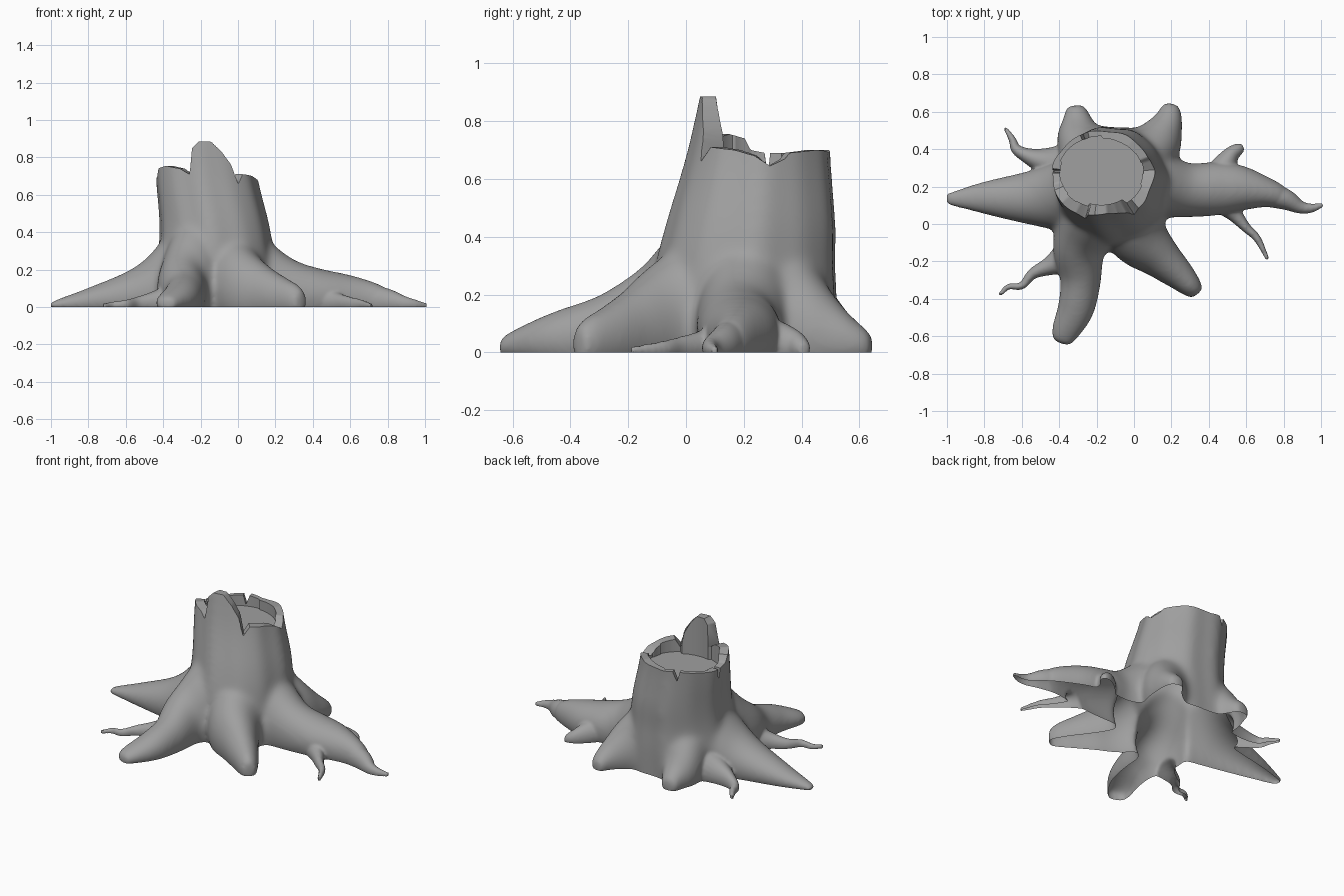
import bpy
import bmesh
import math
import random
from mathutils import Vector

random.seed(4)
if "Cube" in bpy.data.objects:
    bpy.data.objects.remove(bpy.data.objects["Cube"], do_unlink=True)

GREY = (0.35, 0.35, 0.35, 1.0)
wood = bpy.data.materials.new("grey_wood")
wood.use_nodes = True
wood.diffuse_color = GREY
wood.node_tree.nodes["Principled BSDF"].inputs["Base Color"].default_value = GREY


def fill_mesh(mesh, bm):
    bmesh.ops.recalc_face_normals(bm, faces=bm.faces[:])
    bm.to_mesh(mesh)
    bm.free()


def make_object(name, bm):
    mesh = bpy.data.meshes.new(name)
    fill_mesh(mesh, bm)
    mesh.materials.append(wood)
    obj = bpy.data.objects.new(name, mesh)
    bpy.context.scene.collection.objects.link(obj)
    return obj


def activate(obj):
    bpy.ops.object.select_all(action="DESELECT")
    obj.select_set(True)
    bpy.context.view_layer.objects.active = obj


def apply_modifier(obj, kind, **settings):
    activate(obj)
    modifier = obj.modifiers.new(kind.lower(), kind)
    for key, value in settings.items():
        setattr(modifier, key, value)
    bpy.ops.object.modifier_apply(modifier=modifier.name)


def fuse(obj, voxel, iterations):
    """Merge overlapping solids into one skin and soften the joints."""
    apply_modifier(obj, "REMESH", mode="VOXEL", voxel_size=voxel)
    apply_modifier(obj, "SMOOTH", factor=0.5, iterations=iterations)


def skin(bm, rings):
    """Join a list of closed rings of points into a capped tube."""
    loops = [[bm.verts.new(p) for p in ring] for ring in rings]
    count = len(loops[0])
    for lower, upper in zip(loops, loops[1:]):
        for i in range(count):
            j = (i + 1) % count
            bm.faces.new((lower[i], lower[j], upper[j], upper[i]))
    bm.faces.new(loops[0])
    bm.faces.new(loops[-1])


def spline(points, steps):
    """Catmull-Rom curve through points of any dimension."""
    pts = [Vector(p) for p in points]
    pts = [2 * pts[0] - pts[1]] + pts + [2 * pts[-1] - pts[-2]]
    curve = []
    for a, b, c, d in zip(pts, pts[1:], pts[2:], pts[3:]):
        for k in range(steps):
            t = k / steps
            curve.append(0.5 * (2 * b + (c - a) * t + (2 * a - 5 * b + 4 * c - d) * t ** 2
                                + (3 * b - a - 3 * c + d) * t ** 3))
    return curve + [pts[-2]]


def add_root(bm, *points, sides=20):
    """Each point gives x, y, height of the top and half width."""
    path = spline(points, 6)
    rings = []
    for i, p in enumerate(path):
        ahead = path[min(i + 1, len(path) - 1)] - path[max(i - 1, 0)]
        side = Vector((-ahead.y, ahead.x, 0)).normalized()
        ring = []
        for k in range(sides):
            angle = math.tau * k / sides
            height = p.z * (0.3 + 0.7 * math.sin(angle))
            ring.append(Vector((p.x, p.y, height)) + side * p.w * math.cos(angle))
        rings.append(ring)
    skin(bm, rings)


# Trunk: height, centre x, centre y, radius x, radius y
body = bmesh.new()
trunk_profile = spline([(-0.08, -0.12, 0.21, 0.34, 0.315), (0.15, -0.12, 0.21, 0.325, 0.315),
                        (0.3, -0.12, 0.21, 0.305, 0.308), (0.45, -0.13, 0.228, 0.29, 0.29),
                        (0.7, -0.17, 0.255, 0.27, 0.245), (1.0, -0.19, 0.29, 0.25, 0.215)], 5)
trunk_rings = []
for z, cx, cy, rx, ry in trunk_profile:
    ring = []
    for k in range(72):
        a = math.tau * k / 72
        ripple = 1 + 0.018 * math.sin(7 * a + 0.6) + 0.012 * math.sin(11 * a + 2 * z)
        ring.append((cx + rx * ripple * math.cos(a), cy + ry * ripple * math.sin(a), z))
    trunk_rings.append(ring)
skin(body, trunk_rings)

# Main roots: right, front, front left, left, back right, back left
add_root(body, (-0.28, 0.18, 0.55, 0.16), (-0.42, 0.15, 0.34, 0.18), (-0.56, 0.14, 0.21, 0.145),
         (-0.8, 0.14, 0.105, 0.09), (-0.95, 0.135, 0.05, 0.05), (-1.01, 0.135, 0.025, 0.038))
add_root(body, (-0.2, 0.14, 0.58, 0.15), (-0.26, -0.03, 0.43, 0.16), (-0.295, -0.15, 0.3, 0.14),
         (-0.285, -0.3, 0.2, 0.11), (-0.31, -0.45, 0.145, 0.1), (-0.365, -0.57, 0.09, 0.08),
         (-0.39, -0.64, 0.055, 0.055))
add_root(body, (-0.06, 0.13, 0.5, 0.18), (0.02, -0.06, 0.34, 0.165), (0.14, -0.18, 0.23, 0.115),
         (0.24, -0.27, 0.165, 0.085), (0.31, -0.34, 0.125, 0.06), (0.34, -0.375, 0.09, 0.04))
add_root(body, (0.0, 0.22, 0.52, 0.2), (0.15, 0.2, 0.37, 0.17), (0.3, 0.18, 0.255, 0.145),
         (0.45, 0.19, 0.205, 0.145), (0.57, 0.19, 0.18, 0.125), (0.7, 0.17, 0.145, 0.085),
         (0.8, 0.14, 0.105, 0.06))
add_root(body, (-0.26, 0.36, 0.4, 0.15), (-0.295, 0.48, 0.25, 0.12), (-0.305, 0.56, 0.14, 0.08),
         (-0.315, 0.635, 0.07, 0.05))
add_root(body, (0.03, 0.34, 0.42, 0.16), (0.12, 0.43, 0.29, 0.14), (0.17, 0.52, 0.18, 0.095),
         (0.19, 0.58, 0.12, 0.07), (0.2, 0.645, 0.065, 0.045))
stump = make_object("stump", body)
fuse(stump, 0.014, 24)

# Thin curling rootlets: left tip, left back, left front, right front, right back
rootlets = bmesh.new()
rootlets.from_mesh(stump.data)
add_root(rootlets, (0.66, 0.17, 0.13, 0.07), (0.8, 0.135, 0.1, 0.058),
         (0.89, 0.09, 0.06, 0.035), (0.95, 0.085, 0.04, 0.024), (1.01, 0.103, 0.02, 0.012))
add_root(rootlets, (0.45, 0.2, 0.16, 0.12), (0.48, 0.3, 0.12, 0.075),
         (0.52, 0.37, 0.085, 0.045), (0.56, 0.4, 0.055, 0.032), (0.585, 0.41, 0.03, 0.018))
add_root(rootlets, (0.45, 0.14, 0.14, 0.08), (0.53, 0.06, 0.08, 0.045),
         (0.6, -0.02, 0.055, 0.026), (0.66, -0.08, 0.04, 0.02), (0.715, -0.19, 0.02, 0.01))
add_root(rootlets, (-0.32, -0.16, 0.15, 0.12), (-0.44, -0.22, 0.09, 0.055),
         (-0.54, -0.265, 0.055, 0.03), (-0.6, -0.33, 0.04, 0.02),
         (-0.67, -0.335, 0.03, 0.016), (-0.72, -0.38, 0.02, 0.01))
add_root(rootlets, (-0.34, 0.3, 0.22, 0.15), (-0.48, 0.335, 0.13, 0.075),
         (-0.57, 0.365, 0.085, 0.042), (-0.63, 0.4, 0.055, 0.028),
         (-0.65, 0.45, 0.04, 0.02), (-0.69, 0.515, 0.02, 0.01))
fill_mesh(stump.data, rootlets)
fuse(stump, 0.009, 4)

# Broken rim: angle in degrees and rim height, with one tall splinter and two cracks
rim = [(-180, 0.69), (-165, 0.7), (-158, 0.74), (-140, 0.755), (-120, 0.74), (-108, 0.71),
       (-106, 0.85), (-98, 0.885), (-83, 0.885), (-70, 0.83), (-59, 0.76), (-54, 0.66),
       (-46, 0.71), (-25, 0.7), (-8, 0.68), (4, 0.645), (17, 0.67), (21, 0.69), (50, 0.7),
       (90, 0.69), (106, 0.7), (112, 0.64), (116, 0.7), (150, 0.69), (174, 0.69),
       (177, 0.6), (180, 0.69)]


def rim_height(angle):
    for (a, low), (b, high) in zip(rim, rim[1:]):
        if a <= angle <= b:
            return low + (high - low) * (angle - a) / (b - a)


# Cutter that hollows the top and leaves the jagged rim standing
FLOOR = 0.63
angles = [-180 + 2 * k for k in range(180)]
jitter = [random.uniform(0.94, 1.02) for _ in range(20)]
jitter[4:7] = [0.87] * 3  # thicker wall behind the splinter
inner, outer = [], []
for angle in angles:
    a = math.radians(angle)
    r = jitter[(angle + 180) // 18]
    inner.append((-0.175 + 0.23 * r * math.cos(a), 0.272 + 0.195 * r * math.sin(a)))
    outer.append((-0.175 + 0.5 * math.cos(a), 0.27 + 0.5 * math.sin(a)))
cut = bmesh.new()
skin(cut, [[(x, y, FLOOR) for x, y in inner],
           [(x, y, rim_height(a)) for (x, y), a in zip(inner, angles)],
           [(x, y, rim_height(a)) for (x, y), a in zip(outer, angles)],
           [(x, y, 1.3) for x, y in outer]])
cutter = make_object("rim_cutter", cut)
cutter.hide_render = True
apply_modifier(stump, "BOOLEAN", operation="DIFFERENCE", solver="EXACT", object=cutter)
bpy.data.objects.remove(cutter, do_unlink=True)

# Trim at the ground, leaving the underside open
ground = bmesh.new()
ground.from_mesh(stump.data)
bmesh.ops.bisect_plane(ground, geom=ground.verts[:] + ground.edges[:] + ground.faces[:],
                       dist=1e-5, plane_co=(0, 0, 0), plane_no=(0, 0, 1), clear_inner=True)
ground.to_mesh(stump.data)
ground.free()
activate(stump)
bpy.ops.object.shade_smooth_by_angle(angle=math.radians(40))
